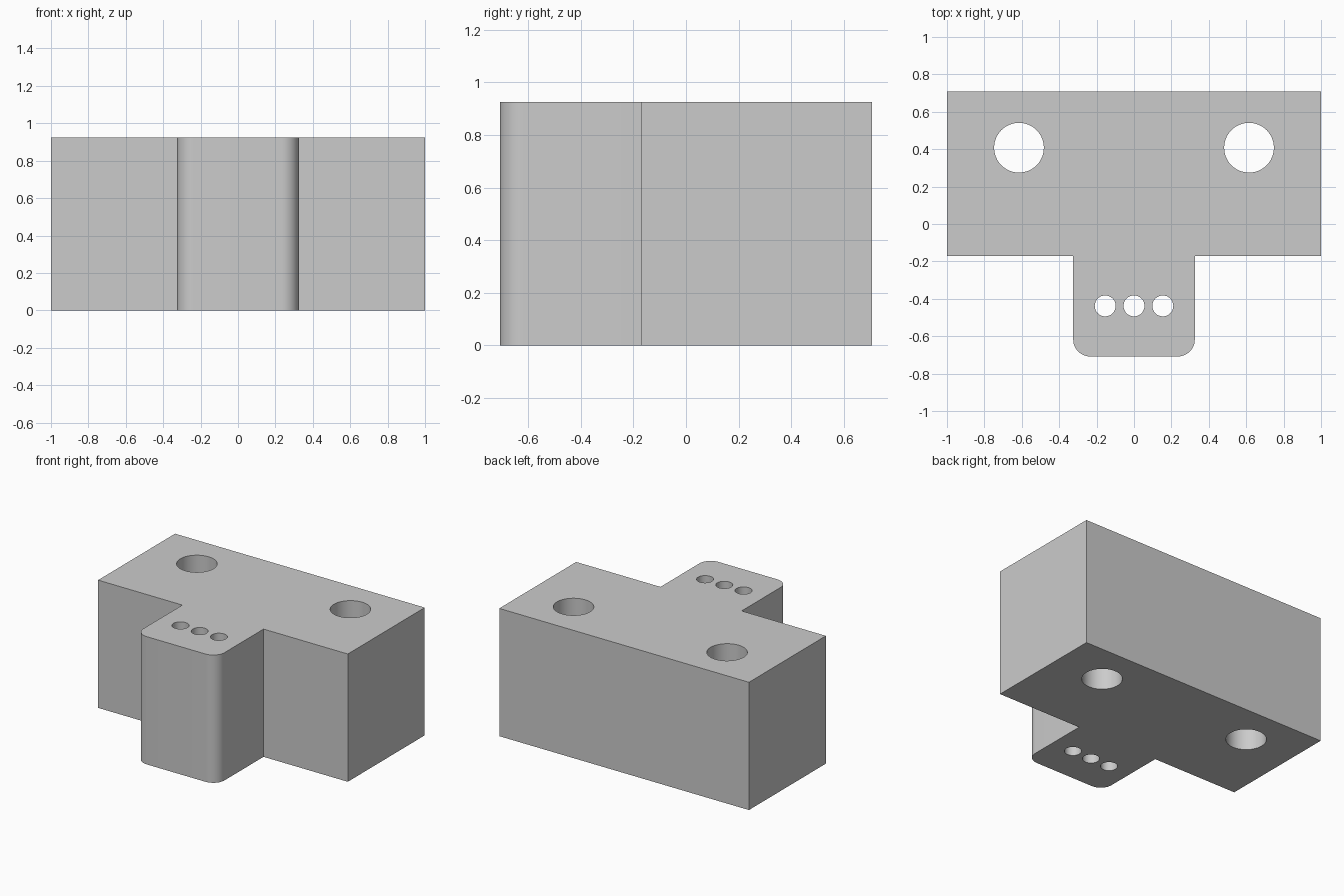
import bpy
import bmesh
from math import cos, sin, pi, radians

HEIGHT = 0.925
BACK, STEP, FRONT = 0.708, -0.172, -0.708
HALF_BODY, HALF_TAB, CORNER = 1.0, 0.325, 0.09

cube = bpy.data.objects.get("Cube")
if cube:
    bpy.data.objects.remove(cube, do_unlink=True)


def arc(cx, cy, r, start, end, steps):
    """Points along an arc, both ends included."""
    angles = [start + (end - start) * i / steps for i in range(steps + 1)]
    return [(cx + r * cos(a), cy + r * sin(a)) for a in angles]


def circle(cx, cy, r, sides=48):
    return arc(cx, cy, r, 0, 2 * pi, sides)[:-1]


# Outline: wide body with a round-cornered tab at the front
tab_x, tab_y = HALF_TAB - CORNER, FRONT + CORNER
outline = [(HALF_BODY, BACK), (-HALF_BODY, BACK), (-HALF_BODY, STEP), (-HALF_TAB, STEP)]
outline += arc(-tab_x, tab_y, CORNER, pi, 1.5 * pi, 12)
outline += arc(tab_x, tab_y, CORNER, 1.5 * pi, 2 * pi, 12)
outline += [(HALF_TAB, STEP), (HALF_BODY, STEP)]

# Two mounting holes and a row of three small holes, all passing through
loops = [outline]
loops += [circle(side * 0.615, 0.408, 0.133) for side in (-1, 1)]
loops += [circle(i * 0.154, -0.438, 0.056, 32) for i in (-1, 0, 1)]

# Fill the profile and extrude it into a solid block
bm = bmesh.new()
edges = []
for loop in loops:
    verts = [bm.verts.new((x, y, 0)) for x, y in loop]
    edges += [bm.edges.new((v, verts[i - 1])) for i, v in enumerate(verts)]
bmesh.ops.triangle_fill(bm, edges=edges, use_beauty=True, normal=(0, 0, 1))
ext = bmesh.ops.extrude_face_region(bm, geom=bm.faces[:], use_keep_orig=True)
top = [g for g in ext["geom"] if isinstance(g, bmesh.types.BMVert)]
bmesh.ops.translate(bm, verts=top, vec=(0, 0, HEIGHT))
bmesh.ops.recalc_face_normals(bm, faces=bm.faces[:])

mesh = bpy.data.meshes.new("mounting_block")
bm.to_mesh(mesh)
bm.free()
block = bpy.data.objects.new("mounting_block", mesh)
bpy.context.collection.objects.link(block)

# Plain grey material
colour = (0.6, 0.6, 0.6, 1)
grey = bpy.data.materials.new("light_grey")
grey.use_nodes = True
grey.diffuse_color = colour
grey.node_tree.nodes["Principled BSDF"].inputs["Base Color"].default_value = colour
mesh.materials.append(grey)

# Smooth round walls, sharp edges elsewhere
bpy.ops.object.select_all(action="DESELECT")
block.select_set(True)
bpy.context.view_layer.objects.active = block
bpy.ops.object.shade_smooth_by_angle(angle=radians(30))
